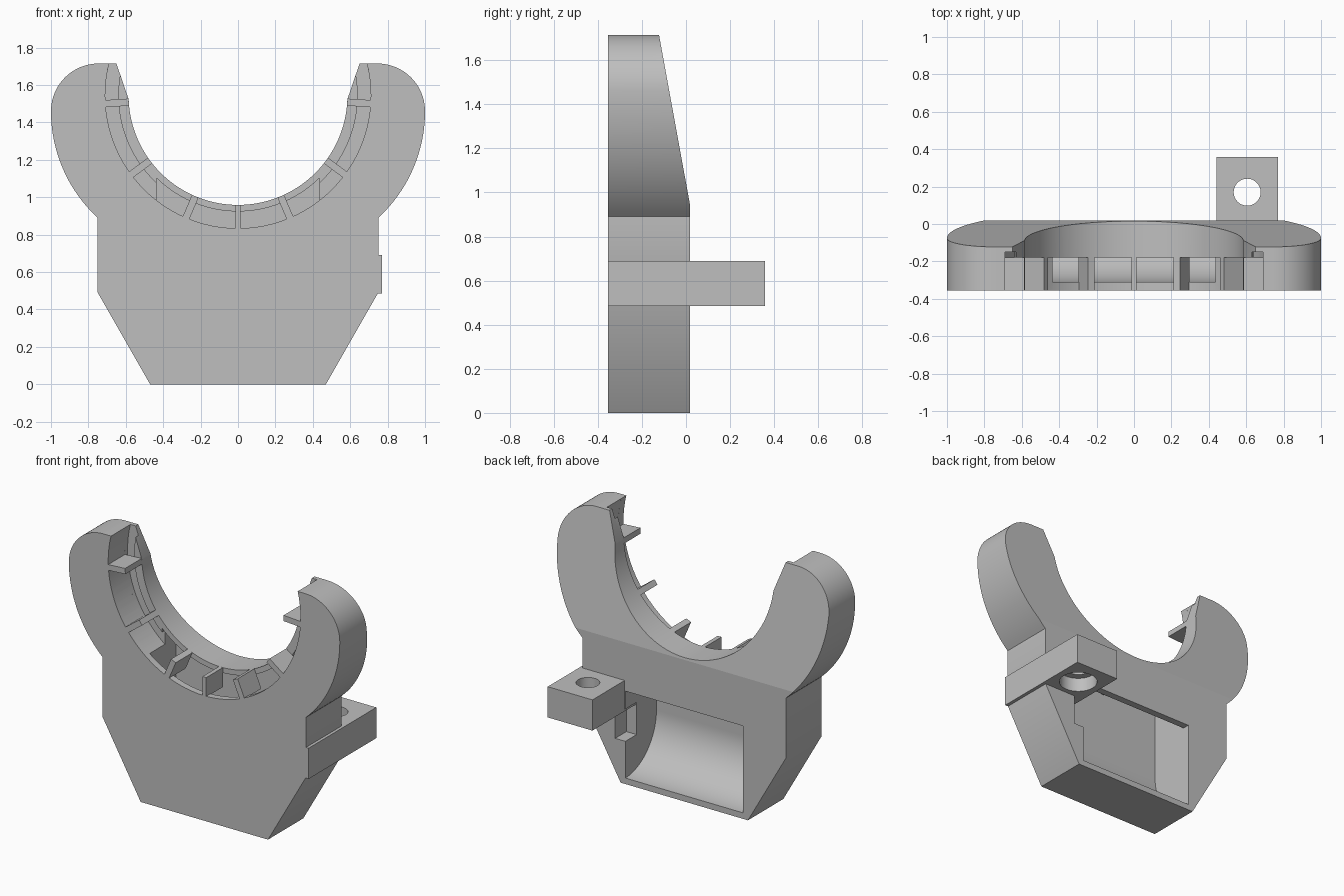
import bpy, bmesh, math
from mathutils import Matrix

if "Cube" in bpy.data.objects:
    bpy.data.objects.remove(bpy.data.objects["Cube"], do_unlink=True)

FRONT, BACK = -0.355, 0.018
CENTRE, BORE, GROOVE, SHELL = 1.544, 0.585, 0.71, 0.62

grey = bpy.data.materials.new("plain_grey")
grey.use_nodes = True
grey.diffuse_color = (0.52, 0.52, 0.52, 1)
grey.node_tree.nodes["Principled BSDF"].inputs["Base Color"].default_value = (0.52, 0.52, 0.52, 1)


def arc(cx, cz, r, start, end, steps):
    """Points on an arc, angles in degrees."""
    angles = [math.radians(start + (end - start) * i / steps) for i in range(steps + 1)]
    return [(cx + r * math.cos(a), cz + r * math.sin(a)) for a in angles]


def prism(name, points, low, high, axis="y"):
    """Extrude a flat profile along y (points are x, z), x (y, z) or z (x, y)."""
    place = {"y": lambda p, d: (p[0], d, p[1]),
             "x": lambda p, d: (d, p[0], p[1]),
             "z": lambda p, d: (p[0], p[1], d)}[axis]
    bm = bmesh.new()
    face = bm.faces.new([bm.verts.new(place(p, low)) for p in points])
    new = bmesh.ops.extrude_face_region(bm, geom=[face])["geom"]
    offset = place((0, 0), high - low)
    bmesh.ops.translate(bm, vec=offset, verts=[v for v in new if isinstance(v, bmesh.types.BMVert)])
    bmesh.ops.recalc_face_normals(bm, faces=bm.faces)
    mesh = bpy.data.meshes.new(name)
    bm.to_mesh(mesh)
    bm.free()
    mesh.materials.append(grey)
    obj = bpy.data.objects.new(name, mesh)
    bpy.context.collection.objects.link(obj)
    return obj


def box(name, x0, x1, y0, y1, z0, z1):
    return prism(name, [(x0, z0), (x1, z0), (x1, z1), (x0, z1)], y0, y1)


def disc(name, x, z, r, low, high, axis="y"):
    return prism(name, arc(x, z, r, 0, 360 - 360 / 96, 95), low, high, axis)


def select(obj):
    bpy.ops.object.select_all(action="DESELECT")
    obj.select_set(True)
    bpy.context.view_layer.objects.active = obj


def cut(obj, cutter):
    """Subtract the cutter, then discard it."""
    mod = obj.modifiers.new("cut", "BOOLEAN")
    mod.operation, mod.solver, mod.object = "DIFFERENCE", "EXACT", cutter
    select(obj)
    bpy.ops.object.modifier_apply(modifier=mod.name)
    bpy.data.objects.remove(cutter, do_unlink=True)


def smooth(obj):
    select(obj)
    bpy.ops.object.shade_smooth_by_angle(angle=math.radians(30))


# Cradle body: half outline from the base, around the horn, down into the bore
half = [(0.47, 0), (0.75, 0.49)]
half += arc(0.225, 1.46, 0.775, -47.3, 0, 20)
half += arc(0.745, 1.46, 0.255, 0, 90, 20)[1:]
half += [(0.65, 1.715)]
half += arc(0, CENTRE, BORE, -2, -90, 44)
outline = half + [(-x, z) for x, z in reversed(half[:-1])]
body = prism("cradle_body", outline, FRONT, BACK)

# Tapered back of the horns
cut(body, prism("taper_cutter", [(BACK, 0.945), (-0.138, 1.8), (0.2, 1.8), (0.2, 0.945)], -1.2, 1.2, "x"))

# Groove around the bore, with a slightly deeper outer channel
cut(body, disc("groove_cutter", 0, CENTRE, GROOVE, -0.5, -0.18))
channel = arc(0, CENTRE, GROOVE, -195, 15, 80) + arc(0, CENTRE, 0.64, 15, -195, 80)
cut(body, prism("channel_cutter", channel, -0.3, -0.15))

# Hollow compartment with a rounded floor, open at the back and into the groove
section = [(0.05, 0.04)] + arc(0.02, 0.37, 0.33, 270, 180, 24)
section += [(-0.31, 1.1), (-0.03, 1.1), (-0.03, 0.62), (0.05, 0.62)]
hollow = prism("hollow_cutter", section, -0.435, 0.435, "x")
cut(hollow, disc("shell_cutter", 0, CENTRE, SHELL, -0.6, 0.3))
cut(body, hollow)
cut(body, box("slot_cutter", 0.42, 0.51, -0.1, 0.1, 0.285, 0.5))
smooth(body)

# Mounting tab with a counterbored screw hole
tab = box("mounting_tab", 0.44, 0.77, FRONT, 0.358, 0.485, 0.69)
cut(tab, disc("hole_cutter", 0.605, 0.17, 0.072, 0.3, 0.9, "z"))
cut(tab, disc("counterbore_cutter", 0.605, 0.17, 0.12, 0.3, 0.58, "z"))
smooth(tab)

# Radial ribs bridging the groove
for i, angle in enumerate((-86.5, -53.5, -23, 0, 23, 53.5, 86.5)):
    w = 0.014 if angle == 0 else 0.019
    rib = box(f"groove_rib_{i + 1}", -w, w, FRONT, -0.178, -GROOVE - 0.005, -BORE)
    turn = Matrix.Rotation(math.radians(-angle), 4, "Y")
    rib.data.transform(Matrix.Translation((0, 0, CENTRE)) @ turn)
